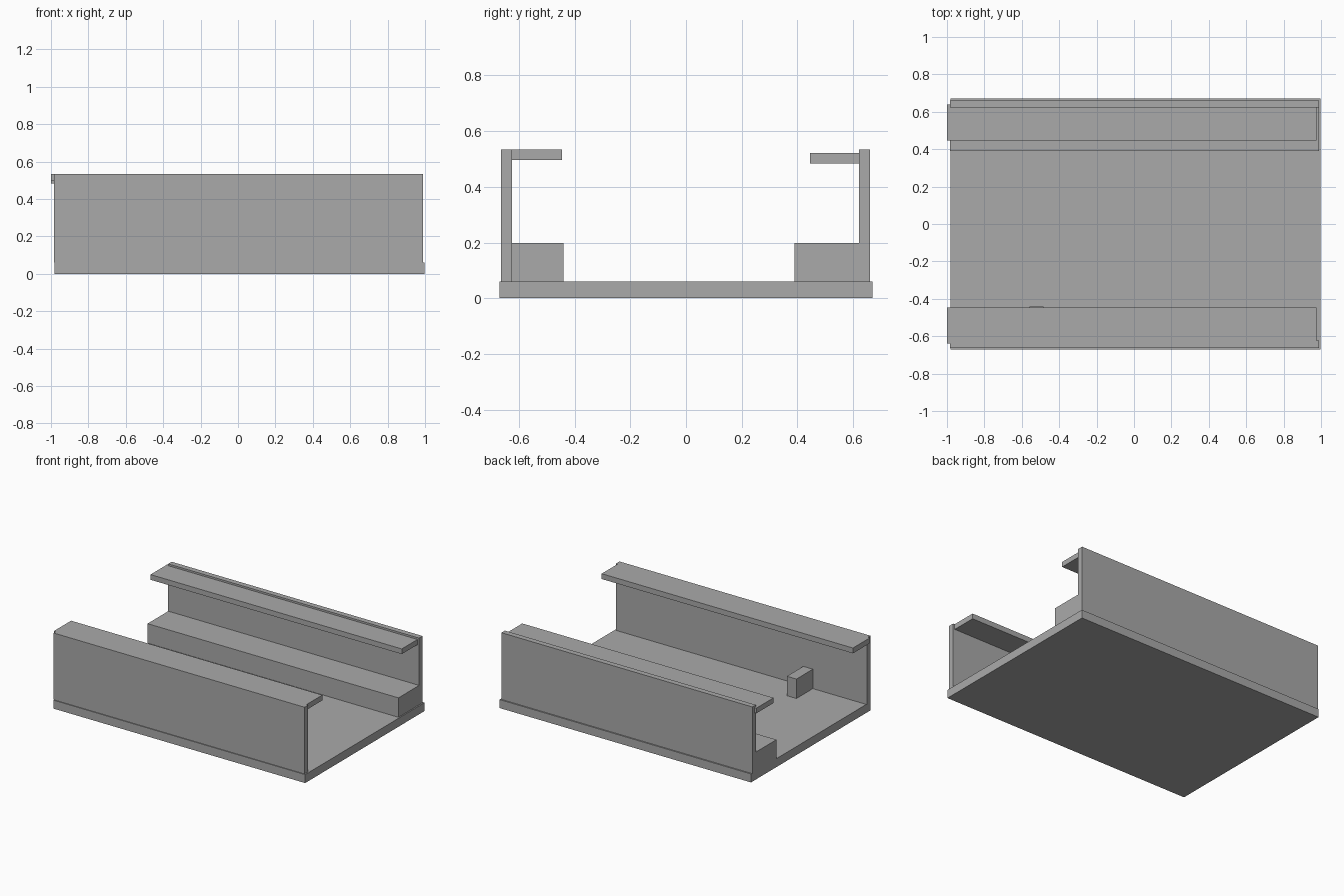
import bpy
import bmesh
from mathutils import Vector

if "Cube" in bpy.data.objects:
    bpy.data.objects.remove(bpy.data.objects["Cube"], do_unlink=True)

# Single plain grey material
grey = bpy.data.materials.new("plain_grey")
grey.use_nodes = True
colour = (0.4, 0.4, 0.4, 1)
grey.diffuse_color = colour
grey.node_tree.nodes["Principled BSDF"].inputs["Base Color"].default_value = colour


def box(name, x, y, z):
    """Box spanning the given (low, high) ranges."""
    low, high = map(Vector, zip(x, y, z))
    bm = bmesh.new()
    bmesh.ops.create_cube(bm, size=1)
    for v in bm.verts:
        v.co = (low + high) / 2 + v.co * (high - low)
    mesh = bpy.data.meshes.new(name)
    bm.to_mesh(mesh)
    bm.free()
    mesh.materials.append(grey)
    obj = bpy.data.objects.new(name, mesh)
    bpy.context.scene.collection.objects.link(obj)
    return obj


FLOOR_TOP = 0.06
BENCH_TOP = 0.198
WALL_TOP = 0.534
wall_x = (-0.984, 0.988)
shelf_x = (-1.0, 0.975)

# Floor slab
box("floor", (-0.98, 0.997), (-0.67, 0.67), (0, FLOOR_TOP))

# Side walls; the back one rises from the bench
box("front_wall", wall_x, (-0.664, -0.624), (FLOOR_TOP, WALL_TOP))
box("back_wall", wall_x, (0.622, 0.661), (BENCH_TOP, WALL_TOP))

# Long bench at the back and small block against the front wall
box("back_bench", wall_x, (0.39, 0.661), (FLOOR_TOP, BENCH_TOP))
box("front_block", (-0.56, -0.485), (-0.63, -0.44), (FLOOR_TOP, BENCH_TOP))

# Overhanging shelves, slightly shifted along the walls
box("front_shelf", shelf_x, (-0.638, -0.446), (0.496, WALL_TOP))
box("back_shelf", shelf_x, (0.446, 0.638), (0.484, 0.521))
